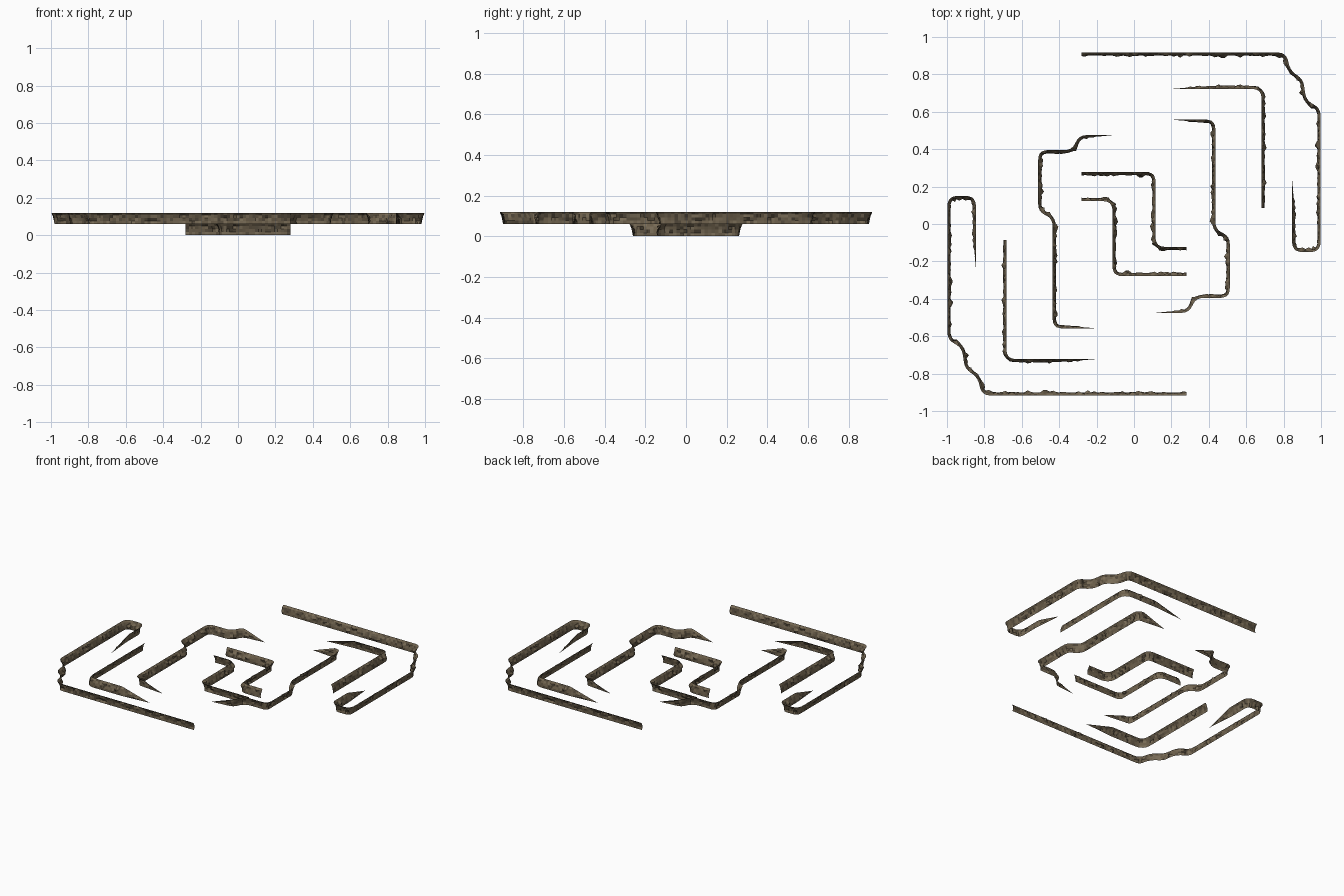
import bpy, bmesh, math, random
from mathutils import Vector

if "Cube" in bpy.data.objects:
    bpy.data.objects.remove(bpy.data.objects["Cube"])

random.seed(4)
STEP = 0.017      # spacing of the rock columns
H = 0.06          # height of one terrace

# stone tones
tones = []
for i, c in enumerate([(0.15, 0.115, 0.07), (0.19, 0.15, 0.095), (0.09, 0.07, 0.045)]):
    m = bpy.data.materials.new(f"stone_{i}")
    m.diffuse_color = (*c, 1)
    m.use_nodes = True
    m.node_tree.nodes["Principled BSDF"].inputs["Base Color"].default_value = m.diffuse_color
    tones.append(m)


def smooth_path(pts, radius):
    """Round the corners of a polyline, then resample it evenly."""
    p = [Vector(q) for q in pts]
    out = [p[0]]
    for a, b, c in zip(p, p[1:], p[2:]):
        r = min(radius, (a - b).length * 0.48, (c - b).length * 0.48)
        s, e = b + (a - b).normalized() * r, b + (c - b).normalized() * r
        for k in range(9):
            t = k / 8
            out.append(s * (1 - t) ** 2 + b * (2 * t * (1 - t)) + e * t * t)
    out.append(p[-1])
    dist = [0.0]
    for a, b in zip(out, out[1:]):
        dist.append(dist[-1] + (b - a).length)
    n = max(2, round(dist[-1] / STEP))
    res, j = [], 0
    for i in range(n + 1):
        d = dist[-1] * i / n
        while j < len(out) - 2 and dist[j + 1] < d:
            j += 1
        seg = dist[j + 1] - dist[j]
        res.append(out[j].lerp(out[j + 1], (d - dist[j]) / seg if seg > 1e-9 else 0))
    return res, dist[-1]


def cliff(name, pts, base, side, ramp_start=0, ramp_end=0, radius=0.05):
    """Open rock face: clean top edge on the path, rough foot on one side."""
    path, length = smooth_path(pts, radius)
    n = len(path) - 1
    bm = bmesh.new()
    cols = []
    for i, p in enumerate(path):
        t = (path[min(i + 1, n)] - path[max(i - 1, 0)]).normalized()
        normal = Vector((t.y, -t.x)) * side
        d = length * i / n
        f = 1.0
        if ramp_start:
            f = min(f, d / ramp_start)
        if ramp_end:
            f = min(f, (length - d) / ramp_end)
        f = max(f, 0.02)
        col = []
        for v, off in ((1, 0), (0.8, 0.007), (0.55, 0.012), (0.28, 0.016), (0, 0.017)):
            bump = 0
            if 0 < v < 1:
                bump = random.uniform(-0.002, 0.004)
                if random.random() < 0.16:
                    bump += random.uniform(0.005, 0.013)
            q = p + normal * (off + bump) * f
            col.append(bm.verts.new((q.x, q.y, base + H * v * f)))
        cols.append(col)
    for a, b in zip(cols, cols[1:]):
        for k in range(4):
            quad = (a[k], a[k + 1], b[k + 1], b[k])
            face = bm.faces.new(quad if side > 0 else quad[::-1])
            face.material_index = random.choice((0, 0, 0, 1, 1, 2))
    me = bpy.data.meshes.new(name)
    bm.to_mesh(me)
    bm.free()
    for m in tones:
        me.materials.append(m)
    # each cliff and its half-turn twin
    for label, angle in (("back", 0), ("front", math.pi)):
        ob = bpy.data.objects.new(f"{name}_{label}", me)
        ob.rotation_euler.z = angle
        bpy.context.collection.objects.link(ob)


# outer basin rim, ending in a hooked ramp
cliff("outer_cliff",
      [(-0.28, 0.917), (0.815, 0.917), (0.835, 0.82), (0.905, 0.775), (0.92, 0.66),
       (0.998, 0.62), (0.998, -0.15), (0.845, -0.15), (0.845, 0.24)],
      H, 1, ramp_end=0.2, radius=0.055)

# plateau edge facing outward
cliff("plateau_outer_cliff",
      [(0.20, 0.722), (0.682, 0.722), (0.682, 0.085)],
      H, -1, ramp_start=0.22)

# plateau edge facing the inner court
cliff("plateau_inner_cliff",
      [(0.21, 0.558), (0.435, 0.558), (0.435, -0.03), (0.512, -0.065), (0.512, -0.395),
       (0.33, -0.395), (0.295, -0.475), (0.12, -0.475)],
      H, 1, ramp_start=0.17, ramp_end=0.17)

# sunken trench in the middle
cliff("trench_cliff",
      [(-0.28, 0.278), (0.115, 0.278), (0.115, -0.122), (0.28, -0.122)],
      0.003 - 0.003, 1)
